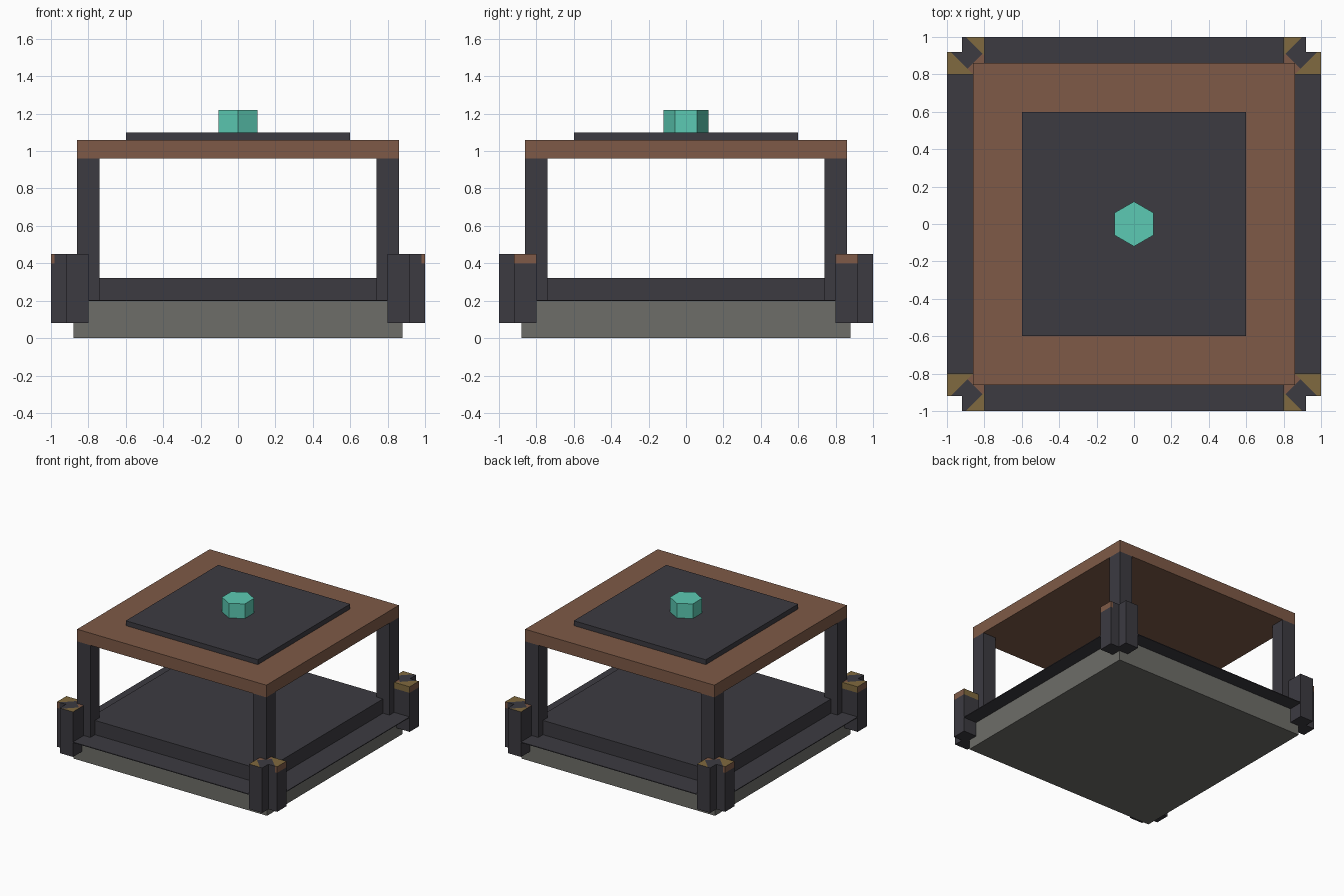
import bpy, bmesh, math
from mathutils import Vector

cube = bpy.data.objects.get("Cube")
if cube:
    bpy.data.objects.remove(cube, do_unlink=True)


def material(name, rgb):
    m = bpy.data.materials.new(name)
    m.use_nodes = True
    m.diffuse_color = (*rgb, 1)
    m.node_tree.nodes["Principled BSDF"].inputs["Base Color"].default_value = (*rgb, 1)
    return m


dark = material("dark_metal", (0.045, 0.043, 0.053))
brown = material("copper_brown", (0.209, 0.102, 0.063))
gold = material("dull_gold", (0.216, 0.144, 0.050))
grey = material("stone_grey", (0.155, 0.155, 0.140))
teal = material("teal_crystal", (0.107, 0.591, 0.451))


def finish(name, bm, mats):
    bmesh.ops.recalc_face_normals(bm, faces=bm.faces)
    mesh = bpy.data.meshes.new(name)
    bm.to_mesh(mesh)
    bm.free()
    for m in mats:
        mesh.materials.append(m)
    obj = bpy.data.objects.new(name, mesh)
    bpy.context.collection.objects.link(obj)
    return obj


def prism(points, z0, z1):
    bm = bmesh.new()
    base = bm.faces.new([bm.verts.new((x, y, z0)) for x, y in points])
    top = bmesh.ops.extrude_face_region(bm, geom=[base], use_keep_orig=True)
    verts = [v for v in top["geom"] if isinstance(v, bmesh.types.BMVert)]
    bmesh.ops.translate(bm, verts=verts, vec=(0, 0, z1 - z0))
    return bm


def box(name, x0, x1, y0, y1, z0, z1, mat):
    points = [(x0, y0), (x1, y0), (x1, y1), (x0, y1)]
    return finish(name, prism(points, z0, z1), [mat])


def slab(name, half, z0, z1, mat):
    return box(name, -half, half, -half, half, z0, z1, mat)


# Stacked slabs
slab("base", 0.88, 0, 0.2, grey)
slab("deck", 0.8, 0.2, 0.32, dark)
slab("roof", 0.86, 0.96, 1.06, brown)
slab("roof_plate", 0.6, 1.06, 1.10, dark)

# Thin ledges around the deck
for s, side in ((-1, "a"), (1, "b")):
    lo, hi = sorted((s * 0.8, s))
    box("ledge_y_" + side, -0.8, 0.8, lo, hi, 0.197, 0.203, dark)
    box("ledge_x_" + side, lo, hi, -0.8, 0.8, 0.197, 0.203, dark)

# Six-sided crystal, a corner pointing to the front
hexagon = [(0.12 * math.sin(i * math.pi / 3), 0.12 * math.cos(i * math.pi / 3))
           for i in range(6)]
finish("crystal", prism(hexagon, 1.10, 1.22), [teal])

# Posts and notched corner blocks with worn patches at their tops
profile = [(0.8, 0.8), (1, 0.8), (1, 0.92), (0.92, 0.92), (0.92, 1), (0.8, 1)]
for sx, xname in ((-1, "right"), (1, "left")):
    for sy, yname in ((-1, "front"), (1, "back")):
        tag = f"{yname}_{xname}"
        x0, x1 = sorted((sx * 0.74, sx * 0.86))
        y0, y1 = sorted((sy * 0.74, sy * 0.86))
        box("post_" + tag, x0, x1, y0, y1, 0.2, 0.96, dark)

        bm = prism([(sx * u, sy * v) for u, v in profile], 0.08, 0.45)
        cuts = [((0, 0, 0.4), (0, 0, 1)),
                ((sx * 0.92, sy * 0.86, 0), (sx, -sy, 0)),
                ((sx * 0.82, sy * 0.92, 0), (sx, -sy, 0)),
                ((sx * 0.86, sy * 0.86, 0), (sx, sy, 0))]
        for co, no in cuts:
            geom = bm.verts[:] + bm.edges[:] + bm.faces[:]
            bmesh.ops.bisect_plane(bm, geom=geom, plane_co=co,
                                   plane_no=Vector(no).normalized())
        bmesh.ops.recalc_face_normals(bm, faces=bm.faces)
        for f in bm.faces:
            c = f.calc_center_median()
            u, v = abs(c.x), abs(c.y)
            if c.z < 0.401:
                continue
            up = f.normal.z > 0.5
            if u - v > 0.06:
                f.material_index = 2 if up or u < 0.99 else 1
            elif up and v - u > 0.1:
                f.material_index = 2
            elif up and u + v < 1.72:
                f.material_index = 1
        finish("corner_block_" + tag, bm, [dark, brown, gold])
